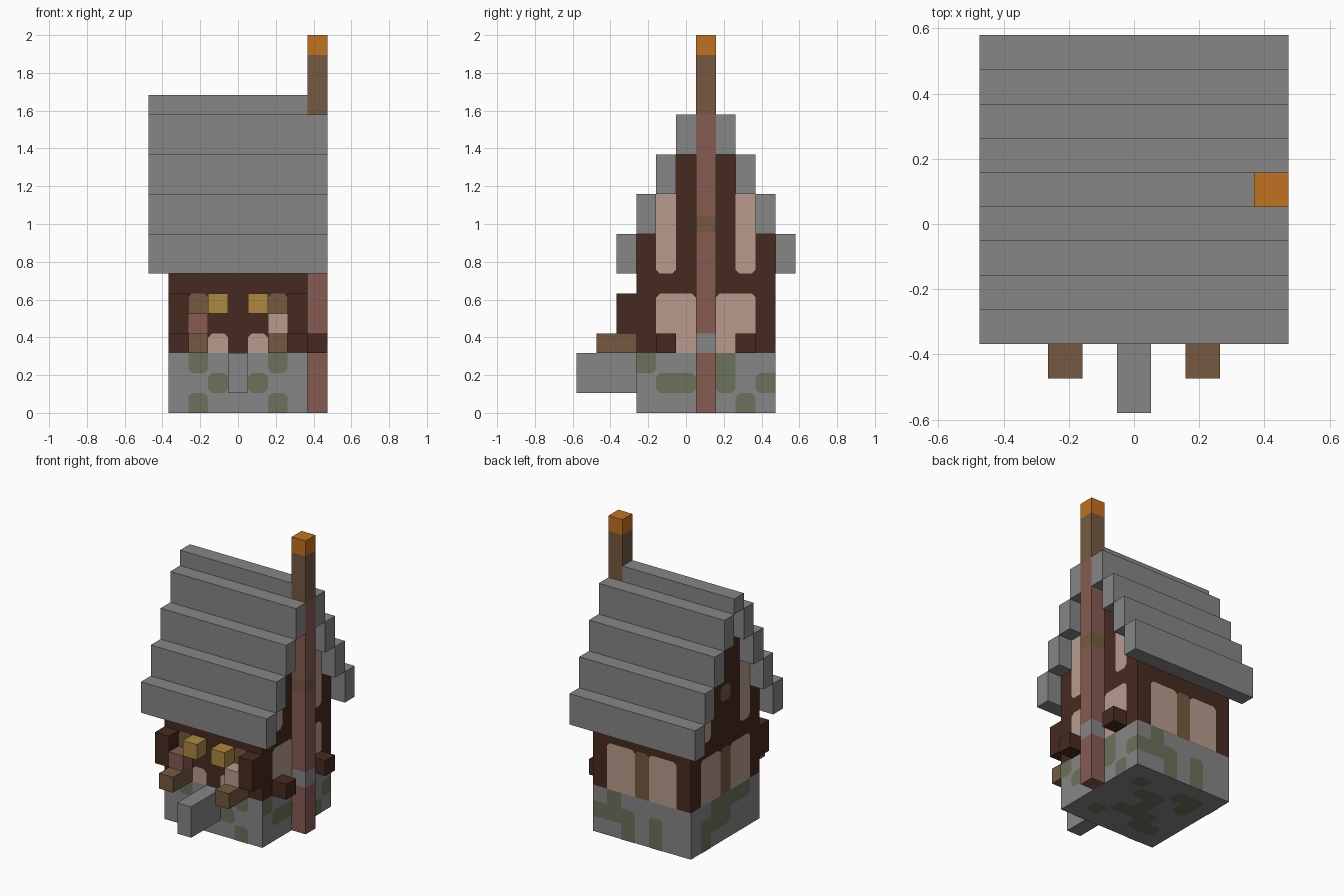
import bpy
from mathutils import Vector

old = bpy.data.objects.get("Cube")
if old:
    bpy.data.objects.remove(old, do_unlink=True)

U = 2 / 19  # one block

COLOURS = {
    "stone": (0.24, 0.24, 0.24),
    "moss": (0.147, 0.168, 0.105),
    "dark_timber": (0.061, 0.023, 0.014),
    "plaster": (0.48, 0.33, 0.27),
    "brick": (0.238, 0.105, 0.083),
    "brown_wood": (0.178, 0.102, 0.051),
    "gold": (0.42, 0.246, 0.054),
    "orange": (0.53, 0.168, 0.014),
}
MATS = {}
for mat_name, rgb in COLOURS.items():
    m = bpy.data.materials.new(mat_name)
    m.use_nodes = True
    m.diffuse_color = (*rgb, 1)
    m.node_tree.nodes["Principled BSDF"].inputs["Base Color"].default_value = (*rgb, 1)
    MATS[mat_name] = m


def add_mesh(name, verts, faces):
    me = bpy.data.meshes.new(name)
    me.from_pydata([Vector(v) * U for v in verts], [], faces)
    ob = bpy.data.objects.new(name, me)
    bpy.context.collection.objects.link(ob)
    return ob


def box(name, colour, x, y, z):
    """Box from (min, max) pairs, measured in blocks."""
    verts = [(a, b, c) for a in x for b in y for c in z]
    faces = [(0, 1, 3, 2), (4, 6, 7, 5), (0, 4, 5, 1),
             (2, 3, 7, 6), (0, 2, 6, 4), (1, 5, 7, 3)]
    ob = add_mesh(name, verts, faces)
    ob.data.materials.append(MATS[colour])
    return ob


PAINT = {"P": "plaster", "B": "brown_wood", "M": "moss"}


def panel(name, rows, origin, right, up):
    """Painted cells over a wall; free corners of each patch are chamfered."""
    right, up = Vector(right), Vector(up)
    start = Vector(origin) + right.cross(up) * 0.025
    h, w = len(rows), len(rows[0])
    verts, faces, kinds = [], [], []
    for r, row in enumerate(rows):
        for c, key in enumerate(row):
            if key == ".":
                continue

            def same(dc, dr):
                cc, rr = c + dc, r - dr
                return not (0 <= cc < w and 0 <= rr < h) or rows[rr][cc] == key

            centre = start + right * (c + 0.5) + up * (h - r - 0.5)
            ring = []
            for i, (sx, sy) in enumerate([(-1, -1), (1, -1), (1, 1), (-1, 1)]):
                if same(sx, 0) or same(0, sy):
                    ring.append((sx / 2, sy / 2))
                else:
                    cut = [(sx / 2, sy * 0.3), (sx * 0.3, sy / 2)]
                    ring += cut if i % 2 == 0 else cut[::-1]
            faces.append(range(len(verts), len(verts) + len(ring)))
            verts += [centre + right * a + up * b for a, b in ring]
            kinds.append(key)
    ob = add_mesh(name, verts, faces)
    used = sorted(set(kinds))
    for key in used:
        ob.data.materials.append(MATS[PAINT[key]])
    for poly, key in zip(ob.data.polygons, kinds):
        poly.material_index = used.index(key)


# Foundation, walls and front step
X, Y = (-3.5, 3.5), (-2.5, 4.5)
box("foundation", "stone", X, Y, (0, 3))
box("walls", "dark_timber", X, Y, (3, 7))
box("front_step", "stone", (-0.5, 0.5), (-5.5, -2.5), (1, 3))

# Stepped gable with stone courses on both slopes
for i in range(4):
    z = 7 + 2 * i
    box(f"gable_tier_{i}", "dark_timber", X, (-2.5 + i, 4.5 - i), (z, z + 2))
    for side, y in (("front", -3.5 + i), ("back", 4.5 - i)):
        box(f"{side}_roof_course_{i}", "stone", (-4.5, 4.5), (y, y + 1), (z, z + 2))
box("roof_ridge", "stone", (-4.5, 3.5), (0.5, 1.5), (15, 16))

# Chimney stack with its bands and glowing tip
levels = [(0, "brick"), (3, "stone"), (4, "brick"), (9.1, "brown_wood"),
          (9.9, "brick"), (15, "brown_wood"), (18, "orange"), (19, None)]
for i, ((z0, colour), (z1, _)) in enumerate(zip(levels, levels[1:])):
    box(f"chimney_section_{i}", colour, (3.5, 4.5), (0.5, 1.5), (z0, z1))
for i, y in enumerate((-1.5, 2.5)):
    box(f"side_beam_end_{i}", "dark_timber", (3.5, 4.5), (y, y + 1), (3, 4))

# Blocks standing out from the front wall, mirrored left and right
for side, s, flower in (("left", 1, "plaster"), ("right", -1, "brick")):
    def span(mid):
        return (s * mid - 0.5, s * mid + 0.5)
    box(f"{side}_corner_post", "dark_timber", span(3), (-3.5, -2.5), (4, 6))
    box(f"{side}_window_box", "brown_wood", span(2), (-4.5, -2.5), (3, 4))
    box(f"{side}_flower", flower, span(2), (-3.5, -2.5), (4, 5))
    box(f"{side}_lantern", "gold", span(1), (-3.5, -2.5), (5, 6))

# Painted wall panels and windows
UP = (0, 0, 1)
panel("front_wall_panels", [".......", ".B...B.", ".B...B.", ".BP.PB."],
      (-3.5, -2.5, 3), (1, 0, 0), UP)
panel("back_wall_panels", ["......."] + [".PPBPP."] * 3,
      (3.5, 4.5, 3), (-1, 0, 0), UP)
gable = [".P...P.", ".P.B.P.", ".P...P.", ".P...P.", "......."] + [".PPBPP."] * 3
# the lowest gable rows sit above the eaves, so one extra row closes the top
gable = [".P...P."] + gable[1:]
panel("left_wall_panels", gable, (3.5, -2.5, 3), (0, 1, 0), UP)
panel("right_wall_panels", gable, (-3.5, 4.5, 3), (0, -1, 0), UP)

# Moss on the foundation
panel("front_moss", [".M...M.", "..M.M..", ".M...M."],
      (-3.5, -2.5, 0), (1, 0, 0), UP)
panel("left_moss", ["M...M..", ".MM.M.M", ".....M."],
      (3.5, -2.5, 0), (0, 1, 0), UP)
panel("back_moss", [".M.....", "MMM.M..", "..M.M.."],
      (3.5, 4.5, 0), (-1, 0, 0), UP)
panel("right_moss", ["..MMMM.", ".MMM...", ".M....."],
      (-3.5, 4.5, 0), (0, -1, 0), UP)
panel("bottom_moss", [".......", ".MM..M.", "..MMM..", "...M...",
                      ".M.MM..", ".MM..M.", "......."],
      (-3.5, 4.5, 0), (1, 0, 0), (0, -1, 0))
